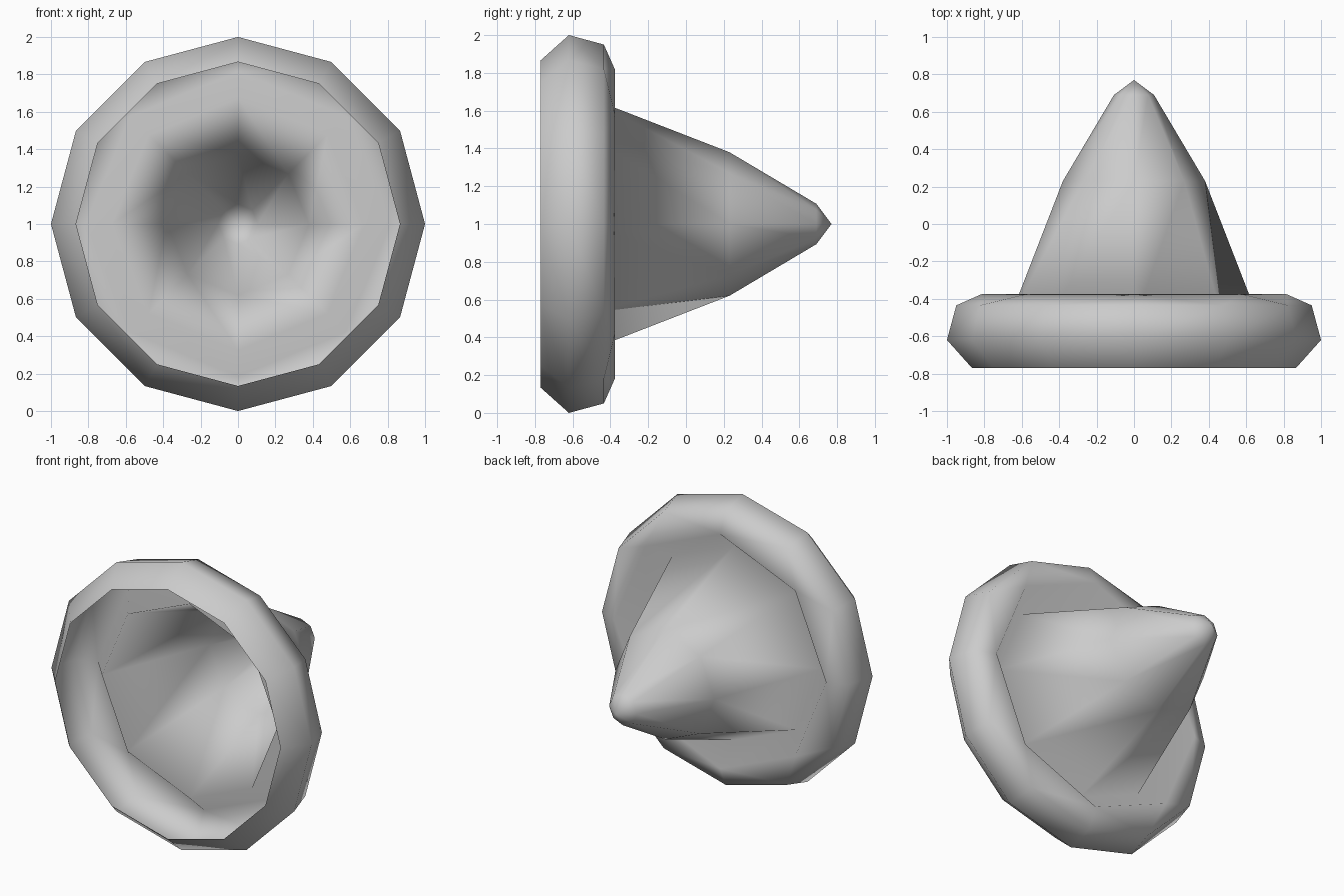
import bpy, bmesh, math

if "Cube" in bpy.data.objects:
    bpy.data.objects.remove(bpy.data.objects["Cube"])

# profile from the open rim, round the rolled brim, into the valley, up the cone: (y, radius, sides)
PROFILE = [(-0.77, 0.866, 12), (-0.62, 1.0, 12), (-0.435, 0.95, 12),
           (-0.375, 0.815, 8), (-0.53, 0.675, 8),
           (0.23, 0.38, 8), (0.69, 0.107, 8)]
TIP_Y = 0.77

bm = bmesh.new()


def ring(y, r, n):
    """Ring of n vertices round the y axis, first vertex at the top."""
    return [bm.verts.new((r * math.sin(2 * math.pi * i / n), y,
                          1 + r * math.cos(2 * math.pi * i / n))) for i in range(n)]


def stitch(a, b):
    """Join two rings: quads if the counts match, otherwise zipped triangles."""
    n, m = len(a), len(b)
    if n == m:
        for i in range(n):
            j = (i + 1) % n
            bm.faces.new((a[i], a[j], b[j], b[i]))
        return
    i = j = 0
    while i < n or j < m:
        if j >= m or (i < n and (i + 0.5) / n <= (j + 0.5) / m):
            bm.faces.new((a[i % n], a[(i + 1) % n], b[j % m]))
            i += 1
        else:
            bm.faces.new((a[i % n], b[(j + 1) % m], b[j % m]))
            j += 1


# thin shell: rolled brim and cone
rings = [ring(*p) for p in PROFILE]
for a, b in zip(rings, rings[1:]):
    stitch(a, b)

# pointed tip
tip = bm.verts.new((0, TIP_Y, 1))
last = rings[-1]
for i in range(len(last)):
    bm.faces.new((last[i], last[(i + 1) % len(last)], tip))

bmesh.ops.recalc_face_normals(bm, faces=bm.faces)
# make the cone side face outwards
bm.faces.ensure_lookup_table()
bm.normal_update()
if bm.faces[-1].normal.y < 0:
    bmesh.ops.reverse_faces(bm, faces=bm.faces)
for f in bm.faces:
    f.smooth = True

mesh = bpy.data.meshes.new("cone_with_rolled_brim")
bm.to_mesh(mesh)
bm.free()
obj = bpy.data.objects.new("cone_with_rolled_brim", mesh)
bpy.context.collection.objects.link(obj)
